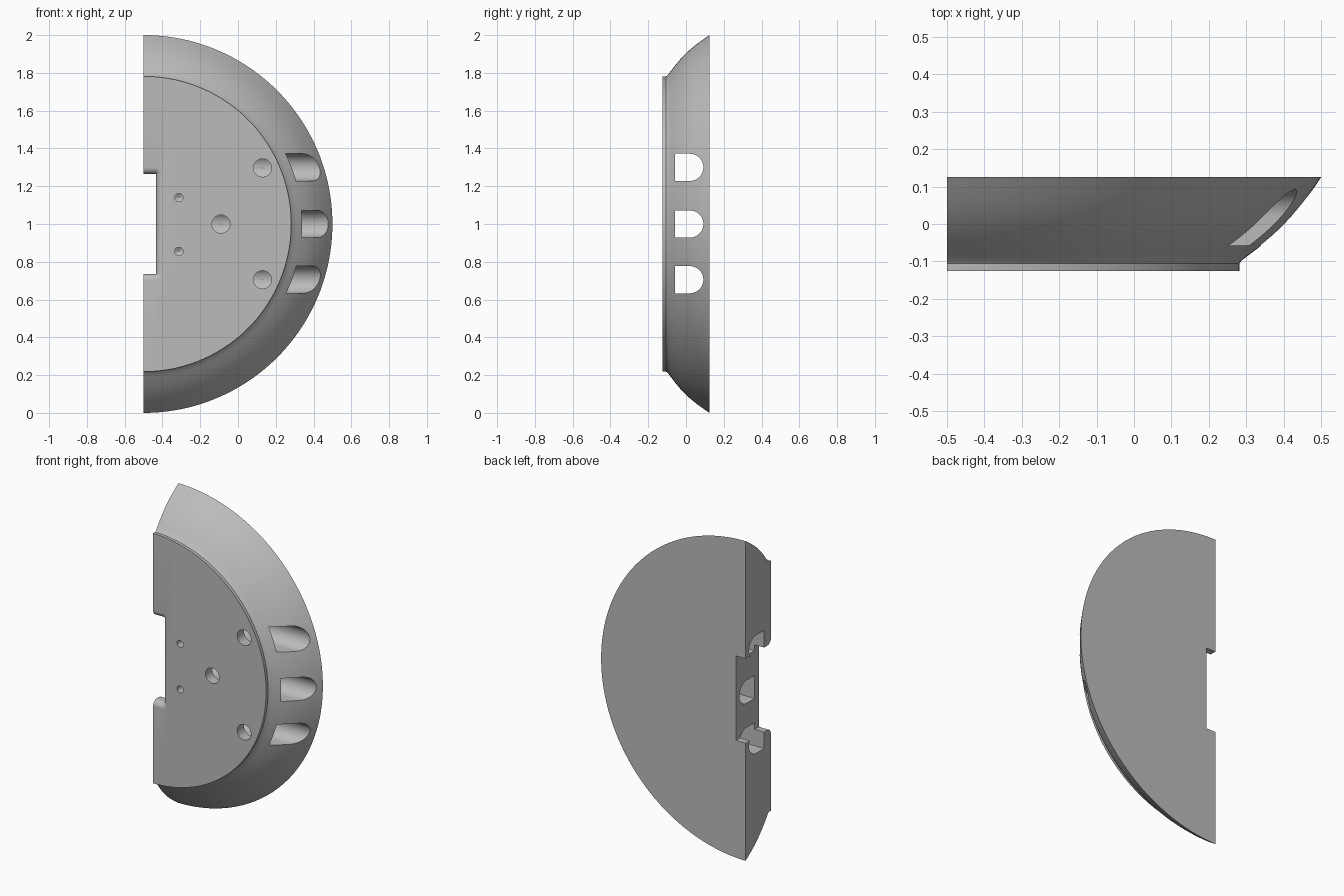
import bpy, bmesh
from math import sin, cos, pi, radians

if "Cube" in bpy.data.objects:
    bpy.data.objects.remove(bpy.data.objects["Cube"])

grey = bpy.data.materials.new("light grey")
grey.use_nodes = True
COLOUR = (0.5, 0.5, 0.5, 1)
grey.diffuse_color = COLOUR
grey.node_tree.nodes["Principled BSDF"].inputs["Base Color"].default_value = COLOUR


def loft(name, rings):
    """Closed solid through matching rings of points, capped at both ends."""
    bm = bmesh.new()
    loops = [[bm.verts.new(p) for p in ring] for ring in rings]
    n = len(loops[0])
    for a, b in zip(loops, loops[1:]):
        for i in range(n):
            j = (i + 1) % n
            bm.faces.new((a[i], a[j], b[j], b[i]))
    bm.faces.new(loops[0])
    bm.faces.new(loops[-1])
    bmesh.ops.recalc_face_normals(bm, faces=bm.faces)
    mesh = bpy.data.meshes.new(name)
    bm.to_mesh(mesh)
    bm.free()
    obj = bpy.data.objects.new(name, mesh)
    bpy.context.collection.objects.link(obj)
    mesh.materials.append(grey)
    return obj


def arc(cx, cy, r, start, end, steps):
    angles = [radians(start + (end - start) * i / steps) for i in range(steps + 1)]
    return [(cx + r * cos(a), cy + r * sin(a)) for a in angles]


def at_depth(points, y):
    return [(x, y, z) for x, z in points]


# Half disc with a short rim and a gently bulging bevel
profile = [(0.782, -0.125), (0.782, -0.105), (0.789, -0.096)]
for i in range(1, 13):
    t = i / 12
    profile.append((0.789 + 0.211 * t + 0.012 * sin(pi * t),
                    -0.096 + 0.221 * t - 0.012 * sin(pi * t)))
body = loft("half_disc_body",
            [at_depth(arc(-0.5, 1, r, -90, 90, 96), y) for r, y in profile])

cutters = []

# Three round-ended channels running right through from side to side
for z in (0.705, 1.0, 1.3):
    shape = [(-0.058, z - 0.072)] + arc(0.02, z, 0.072, -90, 90, 24) + [(-0.058, z + 0.072)]
    cutters.append(loft("channel_cutter", [[(x, y, w) for y, w in shape] for x in (-0.7, 0.7)]))


# Blind drilled holes with conical bottoms
def drill(x, z, r, depth):
    stages = [(r, -0.2), (r, depth), (0.0005, depth + 0.6 * r)]
    cutters.append(loft("drill_cutter",
                        [at_depth(arc(x, z, s, 0, 345, 23), y) for s, y in stages]))


for x, z in ((0.13, 0.705), (0.13, 1.297), (-0.09, 1.0)):
    drill(x, z, 0.048, 0.065)
for z in (0.855, 1.14):
    drill(-0.313, z, 0.022, 0.0)


# Centre notch, flaring into a rounded front edge
def notch_ring(e, y):
    x, half, r = -0.436, 0.262, e + 0.002
    pts = [(-0.7, 1 - half - r)] + arc(x, 1 - half, r, -90, 0, 6)
    pts += arc(x, 1 + half, r, 0, 90, 6) + [(-0.7, 1 + half + r)]
    return at_depth(pts, y)


R = 0.036
flare = [notch_ring(R, -0.2)]
flare += [notch_ring(R * (1 - sin(a)), -0.125 + R * (1 - cos(a)))
          for a in (pi / 2 * i / 8 for i in range(9))]
flare.append(notch_ring(0, 0.2))
cutters.append(loft("notch_cutter", flare))

# Cut every opening from the body, then drop the cutters
bpy.context.view_layer.objects.active = body
for cutter in cutters:
    cutter.hide_render = True
    mod = body.modifiers.new("cut", "BOOLEAN")
    mod.operation = "DIFFERENCE"
    mod.solver = "EXACT"
    mod.object = cutter
    bpy.ops.object.modifier_apply(modifier=mod.name)
for cutter in cutters:
    bpy.data.objects.remove(cutter)

# Smooth curves, sharp corners
bpy.ops.object.select_all(action="DESELECT")
body.select_set(True)
bpy.ops.object.shade_smooth_by_angle(angle=radians(25))
